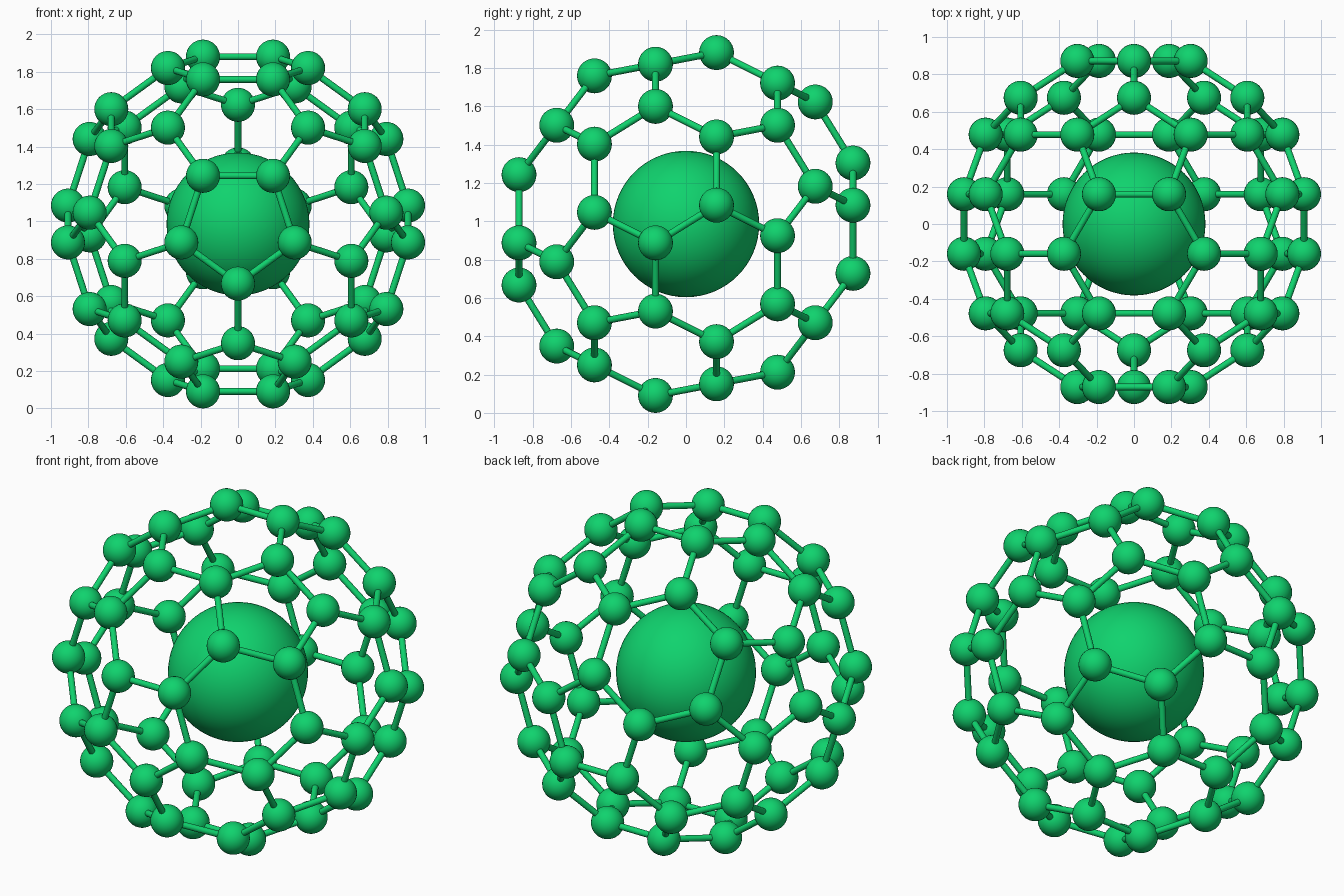
import bpy, math
from mathutils import Vector

if "Cube" in bpy.data.objects:
    bpy.data.objects.remove(bpy.data.objects["Cube"])

ATOM_R, BOND_R, CORE_R = 0.091, 0.018, 0.382

green = bpy.data.materials.new("green")
green.diffuse_color = (0.005, 0.65, 0.155, 1)
green.use_nodes = True
green.node_tree.nodes["Principled BSDF"].inputs["Base Color"].default_value = green.diffuse_color

# Icosahedron with its five-fold axis along y, one corner of the front ring pointing down
ico = [Vector((0, -1, 0)), Vector((0, 1, 0))]
for k in range(5):
    a = math.radians(-90 + 72 * k)
    ring = Vector((2 * math.cos(a), -1, 2 * math.sin(a))) / math.sqrt(5)
    ico += [ring, -ring]

# Cutting every edge in thirds gives the 60 cage points
points = [(2 * v + w) / 3 for v in ico for w in ico if 0.5 < (v - w).length < 1.2]
scale = (1 - ATOM_R) / max(p.x for p in points)
points = [p * scale for p in points]
edge = min((p - points[0]).length for p in points[1:])
centre = Vector((0, 0, ATOM_R - min(p.z for p in points)))


def finish(obj, name):
    obj.name = name
    obj.data.materials.append(green)
    return obj


def smooth(mesh):
    mesh.polygons.foreach_set("use_smooth", [True] * len(mesh.polygons))


# Core ball
bpy.ops.mesh.primitive_uv_sphere_add(segments=64, ring_count=32, radius=CORE_R, location=centre)
core = finish(bpy.context.object, "core_ball")
smooth(core.data)

# Cage balls share one mesh
bpy.ops.mesh.primitive_uv_sphere_add(segments=32, ring_count=16, radius=ATOM_R)
ball = finish(bpy.context.object, "cage_ball")
smooth(ball.data)
for i, p in enumerate(points):
    obj = ball if i == 0 else ball.copy()
    if i:
        bpy.context.collection.objects.link(obj)
    obj.location = p + centre

# Cage rods share one mesh, turned along each edge
bpy.ops.mesh.primitive_cylinder_add(vertices=16, radius=BOND_R, depth=edge)
rod = finish(bpy.context.object, "cage_rod")
bpy.ops.object.shade_smooth_by_angle(angle=math.radians(40))
pairs = [(p, q) for i, p in enumerate(points) for q in points[i + 1:]
         if (p - q).length < edge * 1.1]
for i, (p, q) in enumerate(pairs):
    obj = rod if i == 0 else rod.copy()
    if i:
        bpy.context.collection.objects.link(obj)
    obj.location = (p + q) / 2 + centre
    obj.rotation_euler = (q - p).to_track_quat('Z', 'Y').to_euler()
